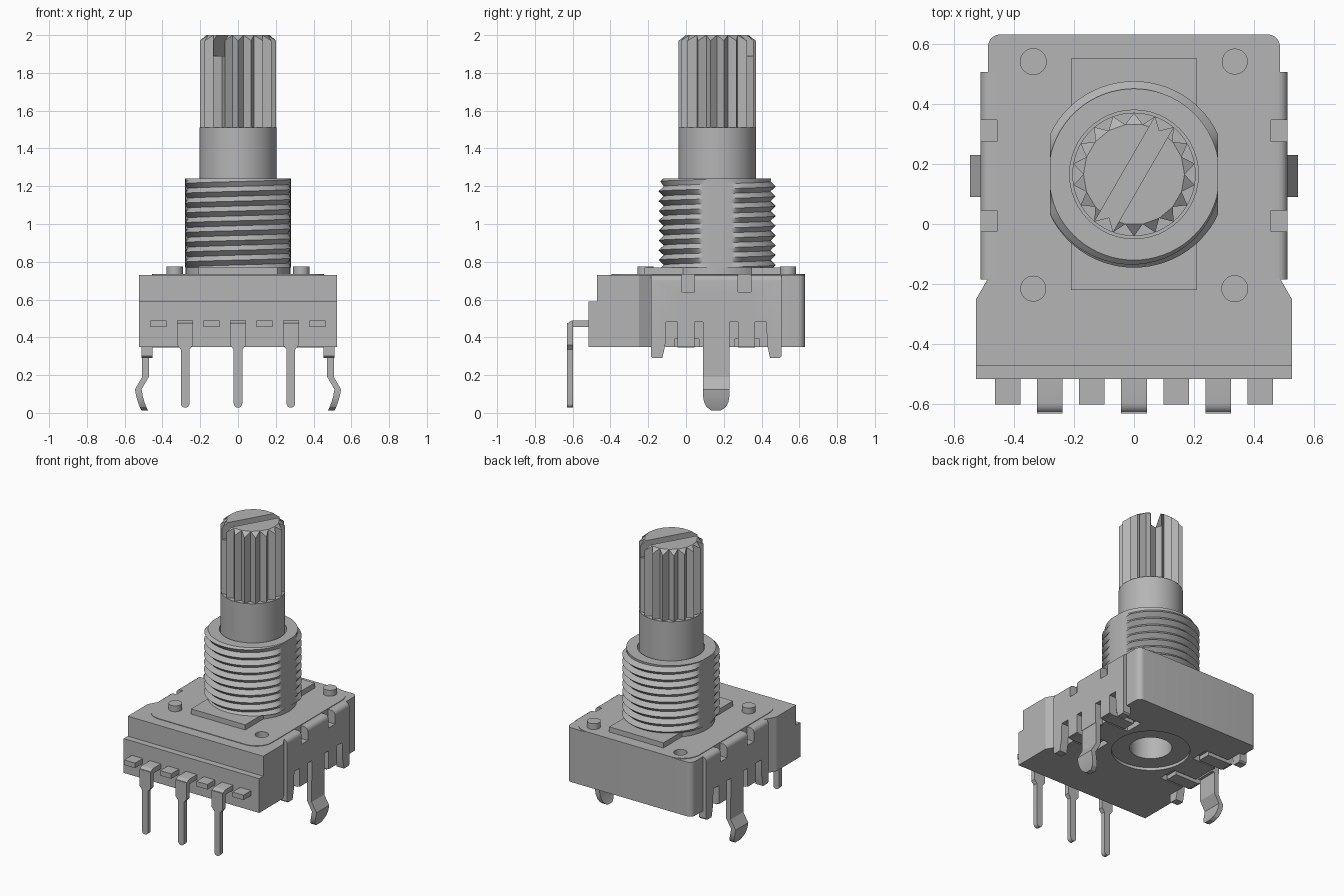
import bpy, bmesh
from math import sin, cos, pi, tau, floor, radians
from mathutils import Matrix

if "Cube" in bpy.data.objects:
    bpy.data.objects.remove(bpy.data.objects["Cube"])

metal = bpy.data.materials.new("plain grey")
metal.use_nodes = True
GREY = (0.46, 0.46, 0.46, 1)
metal.diffuse_color = GREY
metal.node_tree.nodes["Principled BSDF"].inputs["Base Color"].default_value = GREY

CY = 0.165     # shaft axis y
parts = []


def finish(name, bm, keep=True):
    bmesh.ops.recalc_face_normals(bm, faces=bm.faces)
    me = bpy.data.meshes.new(name)
    bm.to_mesh(me)
    bm.free()
    me.materials.append(metal)
    ob = bpy.data.objects.new(name, me)
    bpy.context.scene.collection.objects.link(ob)
    if keep:
        parts.append(ob)
    return ob


def prism(name, pts, axis, lo, hi, keep=True, round_top=None):
    """Extrude a 2D outline along an axis; the outline uses the other two axes in order."""
    def place(p, d):
        c = list(p)
        c.insert("xyz".index(axis), d)
        return c
    bm = bmesh.new()
    a = [bm.verts.new(place(p, lo)) for p in pts]
    b = [bm.verts.new(place(p, hi)) for p in pts]
    bm.faces.new(a)
    bm.faces.new(b)
    for i in range(len(a)):
        j = (i + 1) % len(a)
        bm.faces.new((a[i], a[j], b[j], b[i]))
    bmesh.ops.recalc_face_normals(bm, faces=bm.faces)
    if round_top:
        edges = [e for e in bm.edges if all(round_top(v.co) for v in e.verts)]
        bmesh.ops.bevel(bm, geom=edges, offset=0.03, segments=4, profile=0.5, affect='EDGES')
    return finish(name, bm, keep)


def box(name, x0, x1, y0, y1, z0, z1, keep=True):
    return prism(name, [(x0, y0), (x1, y0), (x1, y1), (x0, y1)], "z", z0, z1, keep)


def disc(name, x, y, r, z0, z1, keep=True, n=48):
    pts = [(x + r * cos(tau * i / n), y + r * sin(tau * i / n)) for i in range(n)]
    return prism(name, pts, "z", z0, z1, keep)


def mirrored(half):
    """Close a half outline (first coordinate positive) across zero."""
    return half + [(-u, v) for u, v in reversed(half)]


def arc(cx, cy, r, a0, a1, n=8):
    angles = [radians(a0 + (a1 - a0) * i / n) for i in range(n + 1)]
    return [(cx + r * cos(a), cy + r * sin(a)) for a in angles]


def cut(ob, cutter):
    mod = ob.modifiers.new("cut", 'BOOLEAN')
    mod.operation, mod.solver, mod.object = 'DIFFERENCE', 'EXACT', cutter
    bpy.context.view_layer.objects.active = ob
    bpy.ops.object.modifier_apply(modifier=mod.name)
    bpy.data.objects.remove(cutter)


# Housing, recessed at the sides where the bracket sits
outline = [(0.525, -0.515), (0.525, -0.25), (0.485, -0.18), (0.455, -0.18),
           (0.455, 0.505), (0.485, 0.505)] + arc(0.445, 0.59, 0.04, 0, 90)
housing = prism("housing", mirrored(outline), "z", 0.35, 0.73)
cut(housing, box("step_cut", -1, 1, -1, -0.47, 0.59, 1, False))
cut(housing, disc("base_hole_cut", 0, CY, 0.135, 0.2, 0.6, False))
cut(housing, disc("base_recess_cut", 0, CY, 0.25, 0.2, 0.37, False))
for side in (-1, 1):
    xs = sorted((side * 0.27, side * 0.6))
    for dy in (-0.16, 0.16):
        cut(housing, box("slot_cut", *xs, CY + dy - 0.065, CY + dy + 0.065, 0.3, 0.39, False))

# Thin cover plate with rounded corners
cover = prism("cover_plate", mirrored(arc(0.335, -0.275, 0.12, -90, 0)
              + arc(0.325, 0.5, 0.13, 0, 90)), "z", 0.725, 0.734)

# Rivets on one diagonal, holes on the other
for s in (-1, 1):
    y = 0.1625 + s * 0.3775
    disc("rivet", s * 0.335, y, 0.043, 0.72, 0.775)
    for ob in (housing, cover):
        cut(ob, disc("hole_cut", -s * 0.335, y, 0.043, 0.68, 0.9, False))

# Bracket sides with notches, short legs, clips and snap legs
half = [(0.115, 0.73), (0.115, 0.64), (0.185, 0.64), (0.185, 0.73), (0.345, 0.73),
        (0.345, 0.30), (0.335, 0.29), (0.285, 0.29), (0.27, 0.36), (0.265, 0.48),
        (0.205, 0.48), (0.205, 0.35), (0.115, 0.35), (0.115, 0.48), (0.07, 0.48),
        (0.07, 0.34)]
snap = [(0.49, 0.36, 0.07), (0.49, 0.19, 0.07), (0.528, 0.125, 0.07), (0.522, 0.09, 0.07),
        (0.512, 0.055, 0.064), (0.502, 0.03, 0.05), (0.494, 0.013, 0.025)]
for s in (-1, 1):
    prism("bracket_side", [(y + 0.16, z) for y, z in mirrored(half)], "x",
          *sorted((s * 0.453, s * 0.51)),
          round_top=lambda c: abs(c.z - 0.73) < 1e-4 and abs(c.x) > 0.5)
    for dy in (-0.16, 0.16):
        box("bracket_clip", *sorted((s * 0.31, s * 0.495)),
            0.16 + dy - 0.045, 0.16 + dy + 0.045, 0.345, 0.375)
    bm = bmesh.new()
    rings = []
    for x, z, w in snap:
        corners = ((-1, -1), (1, -1), (1, 1), (-1, 1))
        rings.append([bm.verts.new((s * (x + 0.0175 * a), 0.16 + w * b, z)) for a, b in corners])
    for lo, hi in zip(rings, rings[1:]):
        for i in range(4):
            j = (i + 1) % 4
            bm.faces.new((lo[i], lo[j], hi[j], hi[i]))
    bm.faces.new(rings[0])
    bm.faces.new(rings[-1])
    finish("snap_leg", bm)

# Front terminals and the cut stubs between them
for x in (-0.28, 0, 0.28):
    shape = mirrored([(0.0425, 0.475), (0.0425, 0.36), (0.0225, 0.335)]
                     + arc(0, 0.05, 0.0225, 0, -80))
    prism("terminal_pin", [(x + u, v) for u, v in shape], "y", -0.63, -0.598)
    bend = [(-0.5, 0.49), (-0.5, 0.455), (-0.598, 0.455), (-0.63, 0.455)] + arc(-0.595, 0.455, 0.035, 180, 90, 4)
    prism("terminal_bend", bend, "x", x - 0.0425, x + 0.0425)
for x in (-0.42, -0.14, 0.14, 0.42):
    box("terminal_stub", x - 0.0425, x + 0.0425, -0.6, -0.5, 0.455, 0.49)

# Raised seat and plain collar under the thread
box("bushing_seat", -0.21, 0.21, -0.22, 0.55, 0.72, 0.77)
disc("bushing_collar", 0, CY, 0.278, 0.72, 0.78)

# Threaded bushing: a helical sheet with two flats
Z0, Z1, PITCH, ROOT, CREST, SEG = 0.77, 1.24, 0.052, 0.283, 0.31, 72
bm = bmesh.new()
grid = []
for k in range(-3, 2 * int((Z1 - Z0) / PITCH) + 4):
    row = []
    for i in range(SEG + 1):
        turn = i / SEG
        z = min(max(Z0 + PITCH * (k / 2 + turn), Z0), Z1)
        phase = (z - Z0) / PITCH - turn
        tooth = 2 * abs(phase - floor(phase) - 0.5)
        r = min(ROOT + (CREST - ROOT) * tooth, 0.285 + Z1 - z)
        x = min(max(r * cos(tau * turn), -0.28), 0.28)
        row.append(bm.verts.new((x, CY + r * sin(tau * turn), z)))
    grid.append(row)
for lo, hi in zip(grid, grid[1:]):
    for i in range(SEG):
        bm.faces.new((lo[i], lo[i + 1], hi[i + 1], hi[i]))
bmesh.ops.remove_doubles(bm, verts=bm.verts, dist=1e-5)
bmesh.ops.dissolve_degenerate(bm, edges=bm.edges, dist=1e-5)
bmesh.ops.holes_fill(bm, edges=[e for e in bm.edges if e.is_boundary], sides=0)
bushing = finish("threaded_bushing", bm)
cut(bushing, disc("bore_cut", 0, CY, 0.214, 1.15, 1.4, False))

# Shaft and its splined, slotted end
disc("shaft", 0, CY, 0.205, 1.1, 1.51, n=64)
TEETH = 18
bm = bmesh.new()
low, high = [], []
for i in range(2 * TEETH):
    a = pi * i / TEETH + pi / 2
    r, top = (0.205, 1.97) if i % 2 == 0 else (0.168, 2.0)
    x, y = r * cos(a), CY + r * sin(a)
    low.append(bm.verts.new((x, y, 1.51)))
    high.append(bm.verts.new((x, y, top)))
for i in range(2 * TEETH):
    j = (i + 1) % (2 * TEETH)
    bm.faces.new((low[i], low[j], high[j], high[i]))
    if i % 2 == 0:
        bm.faces.new((high[i - 1], high[i], high[j]))
bm.faces.new(low)
bm.faces.new(high[1::2])
spline = finish("splined_end", bm)
slot = box("screw_slot_cut", -0.4, 0.4, -0.035, 0.035, 1.89, 2.2, False)
slot.data.transform(Matrix.Translation((0, CY, 0)) @ Matrix.Rotation(radians(60), 4, 'Z'))
cut(spline, slot)

# Smooth the round parts, keep the edges sharp
bpy.ops.object.select_all(action='DESELECT')
for ob in parts:
    ob.select_set(True)
bpy.context.view_layer.objects.active = housing
bpy.ops.object.shade_smooth_by_angle(angle=radians(25))
